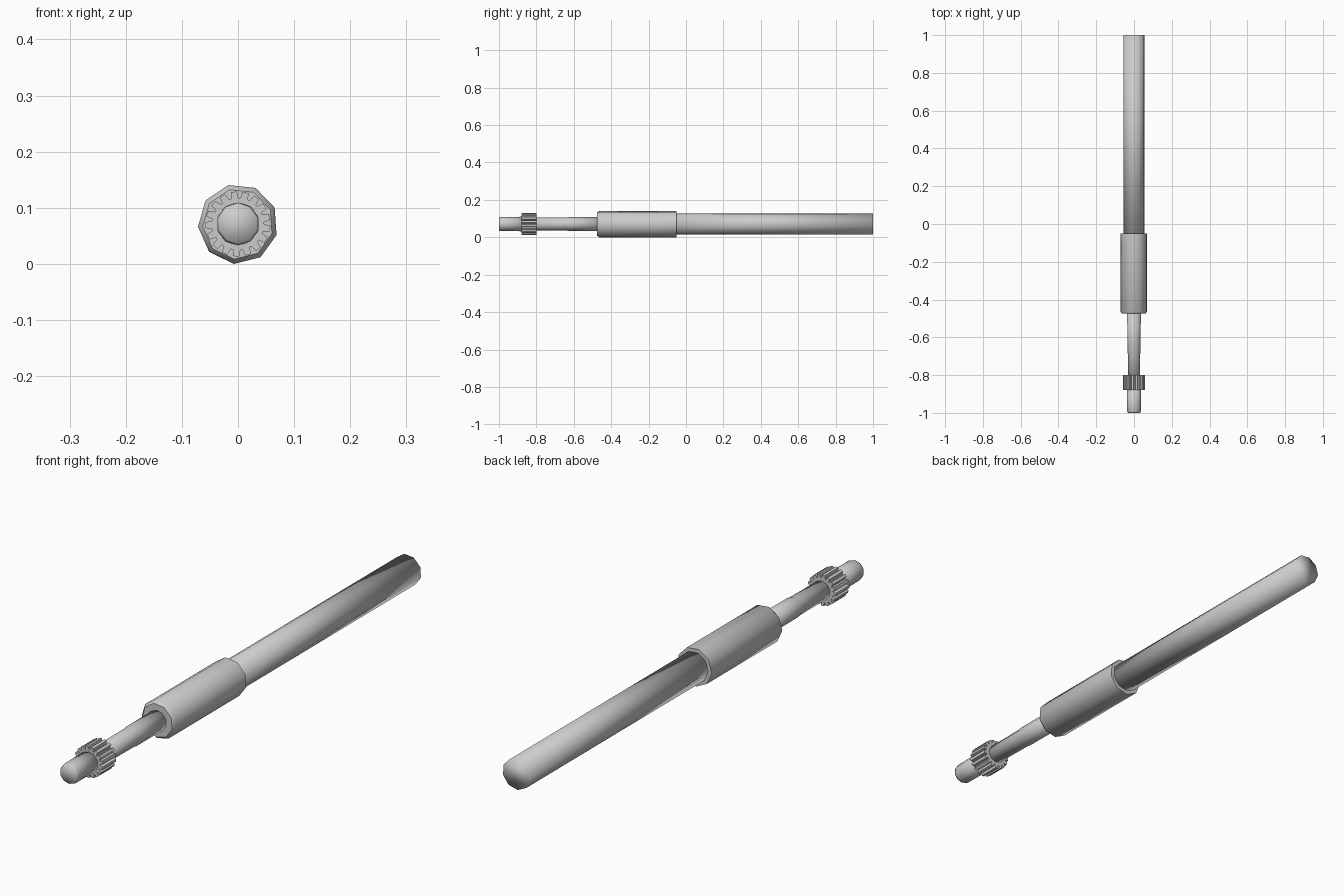
import bpy, bmesh, math

cube = bpy.data.objects.get("Cube")
if cube:
    bpy.data.objects.remove(cube, do_unlink=True)

AXIS_Z = 0.071

steel = bpy.data.materials.new("grey_steel")
steel.use_nodes = True
colour = (0.6, 0.6, 0.6, 1)
steel.diffuse_color = colour
steel.node_tree.nodes["Principled BSDF"].inputs["Base Color"].default_value = colour


def lathe(name, stations, outline, sharp_angle=None):
    """Loft an outline of (angle, radius factor) along y through (y, radius) stations."""
    bm = bmesh.new()
    rings = [[bm.verts.new((r * f * math.cos(a), y, AXIS_Z + r * f * math.sin(a)))
              for a, f in outline] for y, r in stations]
    n = len(outline)
    for near, far in zip(rings, rings[1:]):
        for i in range(n):
            j = (i + 1) % n
            bm.faces.new((near[i], near[j], far[j], far[i]))
    bm.faces.new(rings[0])
    bm.faces.new(rings[-1])
    bmesh.ops.recalc_face_normals(bm, faces=bm.faces)
    mesh = bpy.data.meshes.new(name)
    bm.to_mesh(mesh)
    bm.free()
    mesh.materials.append(steel)
    obj = bpy.data.objects.new(name, mesh)
    bpy.context.collection.objects.link(obj)
    mesh.shade_smooth()
    if sharp_angle:
        mesh.set_sharp_from_angle(angle=math.radians(sharp_angle))
    return obj


def polygon(sides, turn):
    return [(math.radians(turn + 360 * i / sides), 1) for i in range(sides)]


def toothed(teeth, root):
    """Gear outline: tapered teeth between the root and tip circles."""
    step = math.tau / teeth
    shape = [(0, root), (0.2, root), (0.35, 1), (0.85, 1)]
    return [((i + t) * step, f) for i in range(teeth) for t, f in shape]


# Long rear rod with a softly shaded end
lathe("rear_rod", [(-0.1, 0.057), (1.0, 0.057)], polygon(9, 104))

# Thick sleeve with a bevelled front edge
lathe("sleeve", [(-0.475, 0.063), (-0.465, 0.0715), (-0.05, 0.0715)], polygon(9, 104), 42)

# Thin front shaft, slightly thicker near the sleeve
lathe("front_shaft", [(-0.86, 0.034), (-0.64, 0.035), (-0.63, 0.037), (-0.45, 0.038)],
      polygon(10, 90))

# Toothed gear ring
lathe("gear", [(-0.88, 0.058), (-0.80, 0.058)], toothed(17, 0.8), 25)

# Front tip with a small rounded edge
lathe("front_tip", [(-1.0, 0.034), (-0.992, 0.038), (-0.86, 0.039)], polygon(10, 90))
